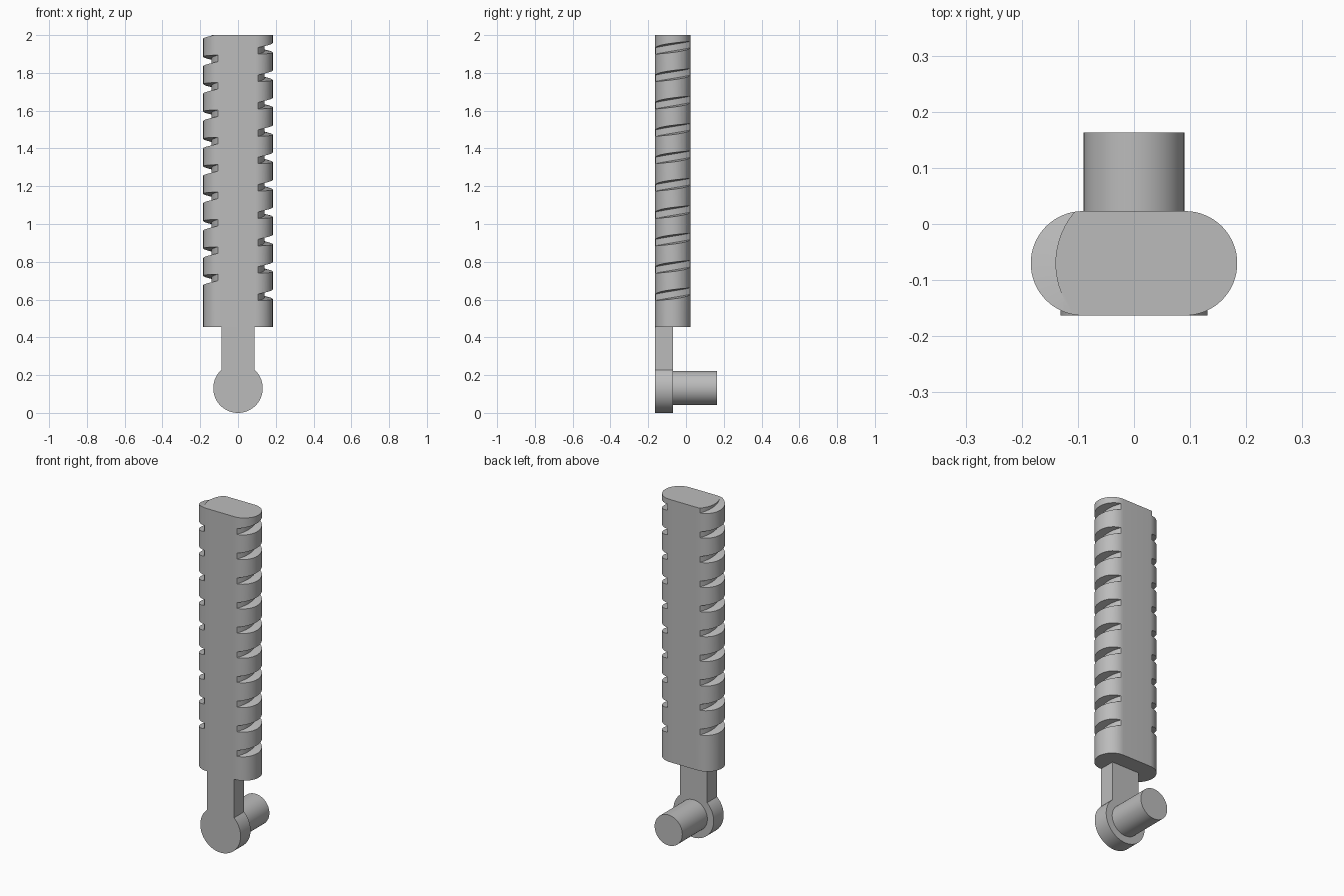
import bpy, bmesh
from math import sin, cos, pi, asin, radians
from mathutils import Vector

if "Cube" in bpy.data.objects:
    bpy.data.objects.remove(bpy.data.objects["Cube"])

FRONT, BACK = -0.163, 0.163
AXIS_Y, ROUND_R = -0.07, 0.093      # grip centre line and edge radius
PITCH = 0.145                       # rise of the thread per turn
PIVOT_Z = 0.132

grey = bpy.data.materials.new("light_grey")
grey.use_nodes = True
grey.diffuse_color = (0.5, 0.5, 0.5, 1)
grey.node_tree.nodes["Principled BSDF"].inputs["Base Color"].default_value = (0.5, 0.5, 0.5, 1)


def finish(name, bm):
    bmesh.ops.recalc_face_normals(bm, faces=bm.faces[:])
    mesh = bpy.data.meshes.new(name)
    bm.to_mesh(mesh)
    bm.free()
    mesh.materials.append(grey)
    obj = bpy.data.objects.new(name, mesh)
    bpy.context.collection.objects.link(obj)
    return obj


def prism(name, outline, direction):
    """Extrude a closed outline of 3D points along a direction."""
    bm = bmesh.new()
    face = bm.faces.new([bm.verts.new(p) for p in outline])
    top = bmesh.ops.extrude_face_region(bm, geom=[face])["geom"]
    bmesh.ops.translate(bm, vec=Vector(direction),
                        verts=[g for g in top if isinstance(g, bmesh.types.BMVert)])
    return finish(name, bm)


def arc(radius, start, end, steps):
    angles = [start + (end - start) * i / steps for i in range(steps + 1)]
    return [(radius * cos(a), radius * sin(a)) for a in angles]


def smooth(obj):
    bpy.ops.object.select_all(action='DESELECT')
    obj.select_set(True)
    bpy.context.view_layer.objects.active = obj
    bpy.ops.object.shade_smooth_by_angle(angle=radians(30))


# Grip: slab with fully rounded sides
side = arc(ROUND_R, -pi / 2, pi / 2, 32)
outline = [(0.091 + x, AXIS_Y + y, 0.455) for x, y in side]
outline += [(-x, 2 * AXIS_Y - y, z) for x, y, z in outline]
grip = prism("grip", outline, (0, 0, 2 - 0.455))

# Helical groove cutter: tapered section swept around the grip axis
bm = bmesh.new()
section = [(0.14, -0.017), (0.22, -0.031), (0.22, 0.031), (0.14, 0.017)]
STEPS = 64
rings = []
for i in range(-STEPS // 4, int(9.75 * STEPS) + 1):
    a = 2 * pi * i / STEPS
    z = 0.628 + PITCH * i / STEPS
    rings.append([bm.verts.new((r * cos(a), AXIS_Y + r * sin(a), z + h)) for r, h in section])
for lower, upper in zip(rings, rings[1:]):
    for k in range(4):
        n = (k + 1) % 4
        bm.faces.new((lower[k], lower[n], upper[n], upper[k]))
bm.faces.new(rings[0])
bm.faces.new(rings[-1])
cutter = finish("groove_cutter", bm)
cutter.hide_render = True

cut = grip.modifiers.new("thread_grooves", 'BOOLEAN')
cut.operation = 'DIFFERENCE'
cut.solver = 'EXACT'
cut.object = cutter
bpy.context.view_layer.objects.active = grip
bpy.ops.object.modifier_apply(modifier=cut.name)
bpy.data.objects.remove(cutter)
smooth(grip)

# Neck and round end plate as one keyhole shape
HALF_NECK, DISC_R = 0.088, 0.131
join = pi / 2 - asin(HALF_NECK / DISC_R)
plate = [(x, FRONT, 0.131 + z) for x, z in arc(DISC_R, pi - join, 2 * pi + join, 56)]
plate += [(HALF_NECK, FRONT, 0.455), (-HALF_NECK, FRONT, 0.455)]
smooth(prism("neck_and_end_plate", plate, (0, AXIS_Y - FRONT, 0)))

# Pivot peg pointing backwards
ring = arc(0.09, 0, 2 * pi, 48)[:-1]
smooth(prism("pivot_peg", [(x, AXIS_Y, PIVOT_Z + z) for x, z in ring], (0, BACK - AXIS_Y, 0)))
